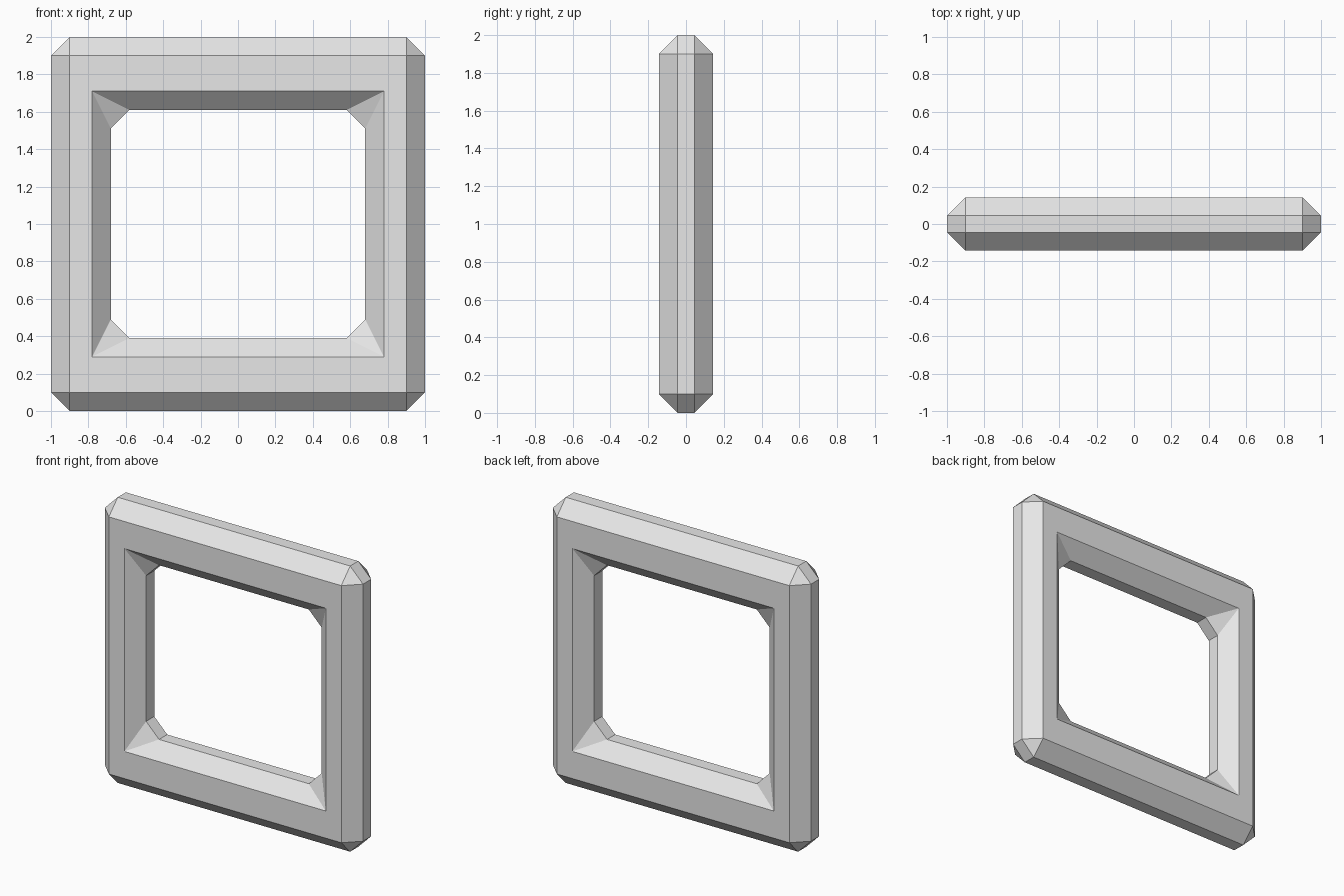
import bpy
import bmesh

cube = bpy.data.objects.get("Cube")
if cube:
    bpy.data.objects.remove(cube, do_unlink=True)

MID_Z = 1.0
FACE_Y = 0.143   # half depth at the flat faces
RIM_Y = 0.045    # half depth of the narrow rims
CHAMFER = 0.1
CORNERS = [(1, 1), (-1, 1), (-1, -1), (1, -1)]

bm = bmesh.new()


def square_ring(half_x, half_z, y):
    """One vertex per corner."""
    return [bm.verts.new((sx * half_x, y, MID_Z + sz * half_z)) for sx, sz in CORNERS]


def cut_ring(half_x, half_z, y):
    """Two vertices per corner, the corner being cut off."""
    ring = []
    for sx, sz in CORNERS:
        side = bm.verts.new((sx * half_x, y, MID_Z + sz * (half_z - CHAMFER)))
        level = bm.verts.new((sx * (half_x - CHAMFER), y, MID_Z + sz * half_z))
        ring.append((side, level) if sx * sz > 0 else (level, side))
    return ring


def wall(square_x, square_z, rim_x, rim_z):
    """Chamfers and rim on one side of the frame; returns its front and back squares."""
    squares = [square_ring(square_x, square_z, s * FACE_Y) for s in (-1, 1)]
    rims = [cut_ring(rim_x, rim_z, s * RIM_Y) for s in (-1, 1)]
    for i in range(4):
        j = (i + 1) % 4
        for sq, rim in zip(squares, rims):
            bm.faces.new((sq[i], sq[j], rim[j][0], rim[i][1]))
            bm.faces.new((sq[i], rim[i][1], rim[i][0]))
        a, b = rims
        bm.faces.new((a[i][0], a[i][1], b[i][1], b[i][0]))
        bm.faces.new((a[i][1], a[j][0], b[j][0], b[i][1]))
    return squares


outer = wall(0.9, 0.9, 1.0, 1.0)
inner = wall(0.78, 0.71, 0.68, 0.61)

# Flat front and back faces
for out, inn in zip(outer, inner):
    for i in range(4):
        j = (i + 1) % 4
        bm.faces.new((out[i], out[j], inn[j], inn[i]))

bmesh.ops.recalc_face_normals(bm, faces=bm.faces)
mesh = bpy.data.meshes.new("square_frame")
bm.to_mesh(mesh)
bm.free()

frame = bpy.data.objects.new("square_frame", mesh)
bpy.context.collection.objects.link(frame)

grey = bpy.data.materials.new("light_grey")
grey.use_nodes = True
colour = (0.8, 0.8, 0.8, 1.0)
grey.diffuse_color = colour
grey.node_tree.nodes["Principled BSDF"].inputs["Base Color"].default_value = colour
mesh.materials.append(grey)
